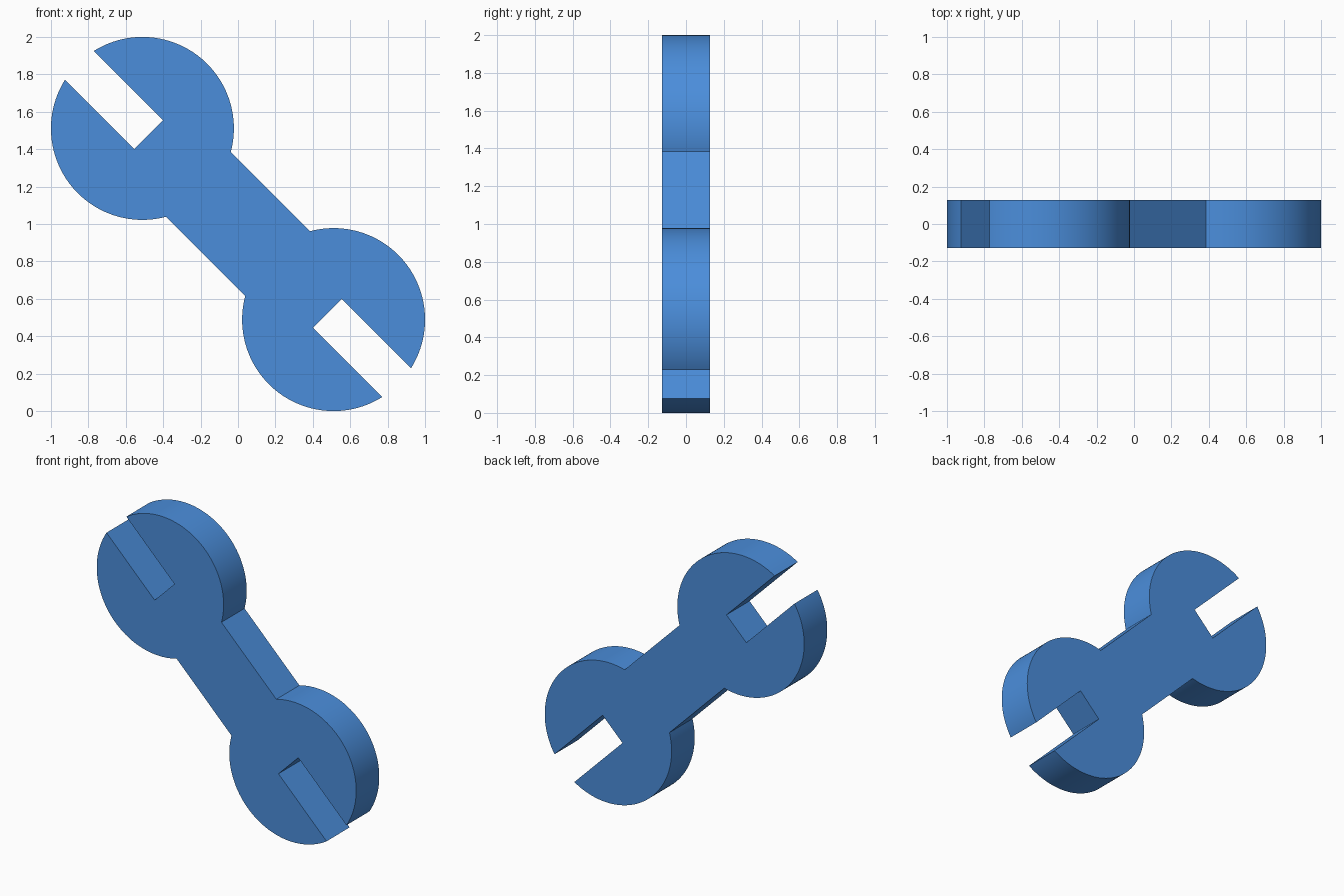
import bpy, bmesh
from math import sin, cos, asin, pi, radians
from mathutils import Matrix, Vector

if "Cube" in bpy.data.objects:
    bpy.data.objects.remove(bpy.data.objects["Cube"])

R = 0.489         # head radius
D = 0.7227        # head centre distance along the handle axis
HANDLE = 0.2445   # handle half width
SLOT = 0.108      # jaw half width
SLOT_END = 0.675  # jaw floor position along the axis
T = 0.127         # half thickness
STEPS = 60


def arc(a0, a1):
    return [(D + R * cos(a0 + (a1 - a0) * i / STEPS),
             R * sin(a0 + (a1 - a0) * i / STEPS)) for i in range(STEPS + 1)]


# One jaw end: lower arc, open slot, upper arc
mouth, neck = asin(SLOT / R), pi - asin(HANDLE / R)
end = arc(-neck, -mouth) + [(SLOT_END, -SLOT), (SLOT_END, SLOT)] + arc(mouth, neck)

# The other end is the same outline turned half way round
outline = end + [(-u, -v) for u, v in end]

# Flat wrench plate, tilted 45 degrees and extruded in depth
bm = bmesh.new()
place = Matrix.Translation((0, 0, 1)) @ Matrix.Rotation(radians(45), 4, 'Y')
face = bm.faces.new([bm.verts.new(place @ Vector((u, -T, v))) for u, v in outline])
ext = bmesh.ops.extrude_face_region(bm, geom=[face], use_keep_orig=True)
bmesh.ops.translate(bm, vec=(0, 2 * T, 0),
                    verts=[g for g in ext["geom"] if isinstance(g, bmesh.types.BMVert)])
bmesh.ops.recalc_face_normals(bm, faces=bm.faces)
mesh = bpy.data.meshes.new("wrench")
bm.to_mesh(mesh)
bm.free()
wrench = bpy.data.objects.new("wrench", mesh)
bpy.context.collection.objects.link(wrench)

# Blue paint
blue = bpy.data.materials.new("blue")
blue.diffuse_color = (0.07, 0.27, 0.71, 1)
blue.use_nodes = True
blue.node_tree.nodes["Principled BSDF"].inputs["Base Color"].default_value = blue.diffuse_color
mesh.materials.append(blue)

# Smooth rims with sharp edges
bpy.context.view_layer.objects.active = wrench
wrench.select_set(True)
bpy.ops.object.shade_smooth_by_angle(angle=radians(30))
